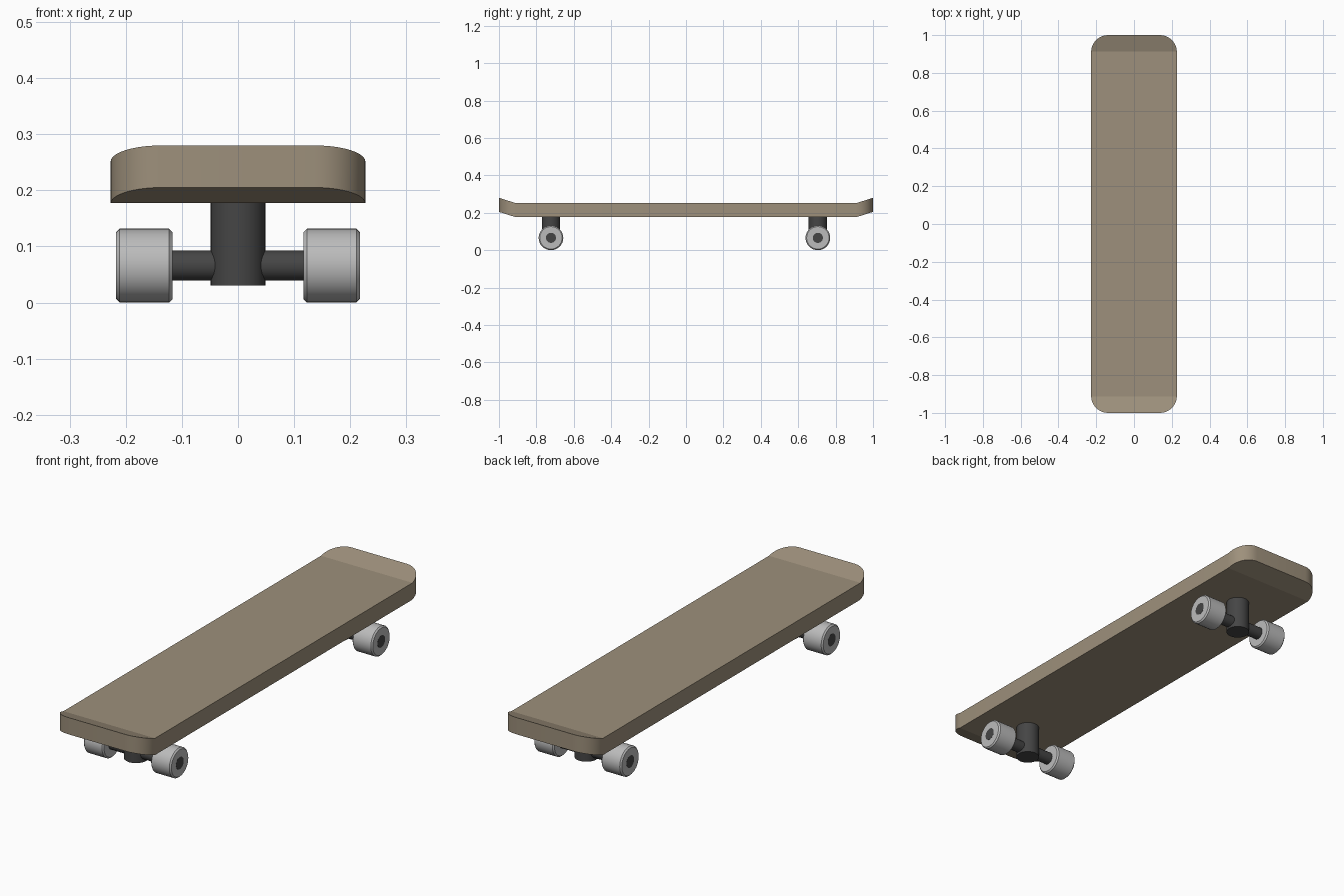
import bpy, bmesh, math
from mathutils import Matrix, Vector

if "Cube" in bpy.data.objects:
    bpy.data.objects.remove(bpy.data.objects["Cube"])


def material(name, rgb):
    m = bpy.data.materials.new(name)
    m.diffuse_color = (*rgb, 1)
    m.use_nodes = True
    m.node_tree.nodes["Principled BSDF"].inputs["Base Color"].default_value = m.diffuse_color
    return m


WOOD = material("tan_wood", (0.34, 0.28, 0.20))
DARK = material("dark_metal", (0.06, 0.06, 0.06))
PALE = material("pale_grey", (0.5, 0.5, 0.5))


def finish(bm, name, mat, angle):
    bmesh.ops.recalc_face_normals(bm, faces=bm.faces)
    me = bpy.data.meshes.new(name)
    bm.to_mesh(me)
    bm.free()
    ob = bpy.data.objects.new(name, me)
    bpy.context.collection.objects.link(ob)
    me.materials.append(mat)
    bpy.ops.object.select_all(action='DESELECT')
    bpy.context.view_layer.objects.active = ob
    ob.select_set(True)
    bpy.ops.object.shade_smooth_by_angle(angle=math.radians(angle))
    return ob


def cylinder(name, mat, radius, length, centre, along_x=False, bevel=0):
    bm = bmesh.new()
    bmesh.ops.create_cone(bm, cap_ends=True, segments=32, radius1=radius,
                          radius2=radius, depth=length)
    if bevel:
        rims = [e for e in bm.edges if abs(e.verts[0].co.z - e.verts[1].co.z) < 1e-6]
        bmesh.ops.bevel(bm, geom=rims, offset=bevel, segments=1, affect='EDGES')
    if along_x:
        bm.transform(Matrix.Rotation(math.pi / 2, 4, 'Y'))
    bm.transform(Matrix.Translation(centre))
    return finish(bm, name, mat, 30)


# Deck: rounded rectangle slab with both ends kicked up
W, L, R, KINK = 0.227, 1.0, 0.09, 0.912
Z0, Z1, RISE, N = 0.177, 0.252, 0.028, 10
bm = bmesh.new()
outline = []
for q, (sx, sy) in enumerate([(1, 1), (-1, 1), (-1, -1), (1, -1)]):
    for i in range(N + 1):
        a = (q + i / N) * math.pi / 2
        outline.append(bm.verts.new((sx * (W - R) + R * math.cos(a),
                                     sy * (L - R) + R * math.sin(a), Z0)))
base = bm.faces.new(outline)
ext = bmesh.ops.extrude_face_region(bm, geom=[base])
for v in ext["geom"]:
    if isinstance(v, bmesh.types.BMVert):
        v.co.z = Z1
if not base.is_valid or len(bm.faces) < len(outline) + 2:
    bm.faces.new(outline)
for y in (-KINK, KINK):
    bmesh.ops.bisect_plane(bm, geom=bm.verts[:] + bm.edges[:] + bm.faces[:],
                           plane_co=Vector((0, y, 0)), plane_no=Vector((0, 1, 0)))
for v in bm.verts:
    v.co.z += RISE * max(0, abs(v.co.y) - KINK) / (L - KINK)
finish(bm, "deck", WOOD, 14)

# Trucks: post, axle and a pair of wheels at each end
for end, y in (("front", -0.722), ("back", 0.705)):
    cylinder(end + "_truck_post", DARK, 0.049, 0.16, (0, y, 0.11))
    cylinder(end + "_axle", DARK, 0.027, 0.435, (0, y, 0.066), True)
    for side, s in (("left", -1), ("right", 1)):
        cylinder(f"{end}_{side}_wheel", PALE, 0.066, 0.1, (s * 0.167, y, 0.066), True, 0.006)
